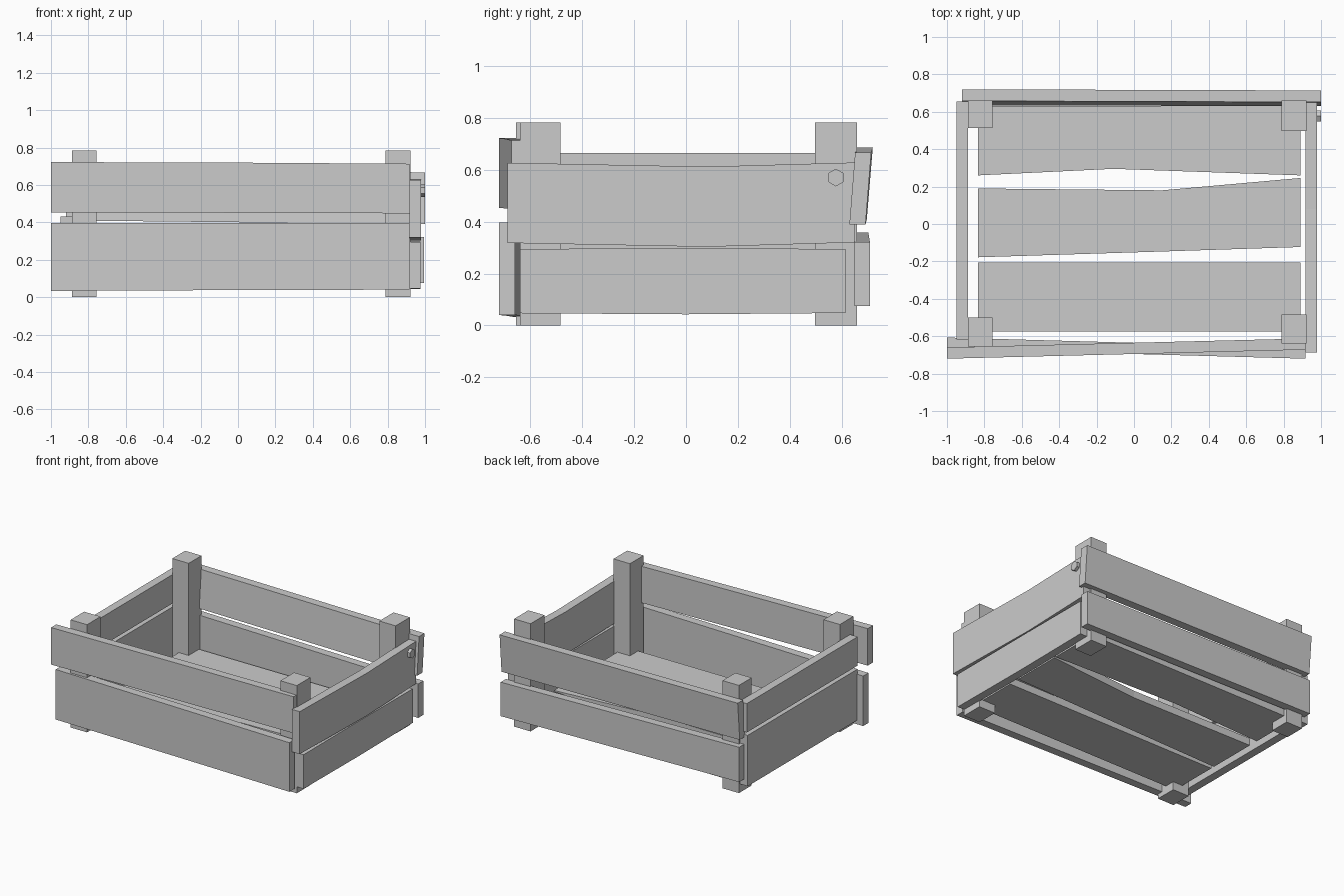
import bpy, bmesh, math

cube = bpy.data.objects.get("Cube")
if cube:
    bpy.data.objects.remove(cube, do_unlink=True)

wood = bpy.data.materials.new("plain_grey")
wood.use_nodes = True
GREY = (0.6, 0.6, 0.6, 1)
wood.diffuse_color = GREY
wood.node_tree.nodes["Principled BSDF"].inputs["Base Color"].default_value = GREY

# How (along, depth, width) of a board maps to x, y, z
LAYOUT = {
    "along_x": lambda a, d, w: (a, d, w),
    "along_y": lambda a, d, w: (d, a, w),
    "floor": lambda a, d, w: (a, w, d),
}


def finish(name, bm):
    bmesh.ops.recalc_face_normals(bm, faces=bm.faces)
    mesh = bpy.data.meshes.new(name)
    bm.to_mesh(mesh)
    bm.free()
    mesh.materials.append(wood)
    obj = bpy.data.objects.new(name, mesh)
    bpy.context.collection.objects.link(obj)
    return obj


def board(name, layout, thick, stations):
    """Loft a board; station = along, low edge, high edge, depth at low, depth at high."""
    bm = bmesh.new()
    place = LAYOUT[layout]
    rings = []
    for a, lo, hi, d_lo, d_hi in stations:
        section = ((d_lo, lo), (d_lo + thick, lo), (d_hi + thick, hi), (d_hi, hi))
        rings.append([bm.verts.new(place(a, d, w)) for d, w in section])
    for r, s in zip(rings, rings[1:]):
        for i in range(4):
            j = (i + 1) % 4
            bm.faces.new((r[i], r[j], s[j], s[i]))
    bm.faces.new(rings[0])
    bm.faces.new(rings[-1])
    return finish(name, bm)


# Corner posts
for name, x, y0, y1 in (
    ("front_right_post", -0.822, -0.655, -0.5),
    ("back_right_post", -0.822, 0.513, 0.66),
    ("front_left_post", 0.855, -0.64, -0.483),
    ("back_left_post", 0.855, 0.497, 0.66),
):
    board(name, "along_x", y1 - y0,
          [(x + dx, 0, 0.783, y0, y0) for dx in (-0.066, 0.066)])

# Front boards, crossing slightly
board("front_upper_board", "along_x", 0.06, [
    (-1, 0.453, 0.722, -0.72, -0.72),
    (0, 0.451, 0.719, -0.695, -0.695),
    (0.917, 0.448, 0.713, -0.672, -0.672)])
board("front_lower_board", "along_x", 0.06, [
    (-1, 0.033, 0.397, -0.667, -0.667),
    (0, 0.038, 0.397, -0.695, -0.695),
    (0.917, 0.04, 0.397, -0.72, -0.72)])

# Back boards, the upper one leaning outwards
board("back_upper_board", "along_x", 0.062, [
    (-0.92, 0.41, 0.685, 0.635, 0.658),
    (1.0, 0.39, 0.667, 0.63, 0.652)])
board("back_lower_board", "along_x", 0.06, [
    (-0.92, 0.105, 0.358, 0.643, 0.643),
    (0.995, 0.075, 0.322, 0.649, 0.649)])

# Left side boards
board("left_upper_board", "along_y", 0.062, [
    (-0.688, 0.318, 0.627, 0.916, 0.916),
    (0.08, 0.303, 0.612, 0.916, 0.916),
    (0.65, 0.32, 0.628, 0.916, 0.916)])
board("left_lower_board", "along_y", 0.06, [
    (-0.64, 0.047, 0.295, 0.916, 0.916),
    (0, 0.043, 0.297, 0.916, 0.916),
    (0.615, 0.048, 0.295, 0.916, 0.916)])

# Right side boards
board("right_upper_board", "along_y", 0.06, [
    (y, 0.455, 0.665, -0.948, -0.948) for y in (-0.618, 0.655)])
board("right_lower_board", "along_y", 0.06, [
    (y, 0.06, 0.43, -0.948, -0.948) for y in (-0.618, 0.645)])

# Floor boards
FLOOR = 0.06
for name, outline in (
    ("back_floor_board", ((-0.835, 0.26, 0.632), (-0.11, 0.295, 0.632), (0.89, 0.26, 0.632))),
    ("middle_floor_board", ((-0.835, -0.178, 0.19), (0.15, -0.147, 0.18), (0.89, -0.123, 0.246))),
    ("front_floor_board", ((-0.835, -0.576, -0.205), (0.89, -0.576, -0.205))),
):
    board(name, "floor", 0.053, [(x, lo, hi, FLOOR, FLOOR) for x, lo, hi in outline])

# Six-sided nail head on the left side
bm = bmesh.new()
bmesh.ops.create_cone(bm, cap_ends=True, segments=6, radius1=0.034, radius2=0.034, depth=0.04)
nail = finish("nail_head", bm)
nail.rotation_euler = (math.pi / 2, 0, math.pi / 2)
nail.location = (0.98, 0.578, 0.57)
